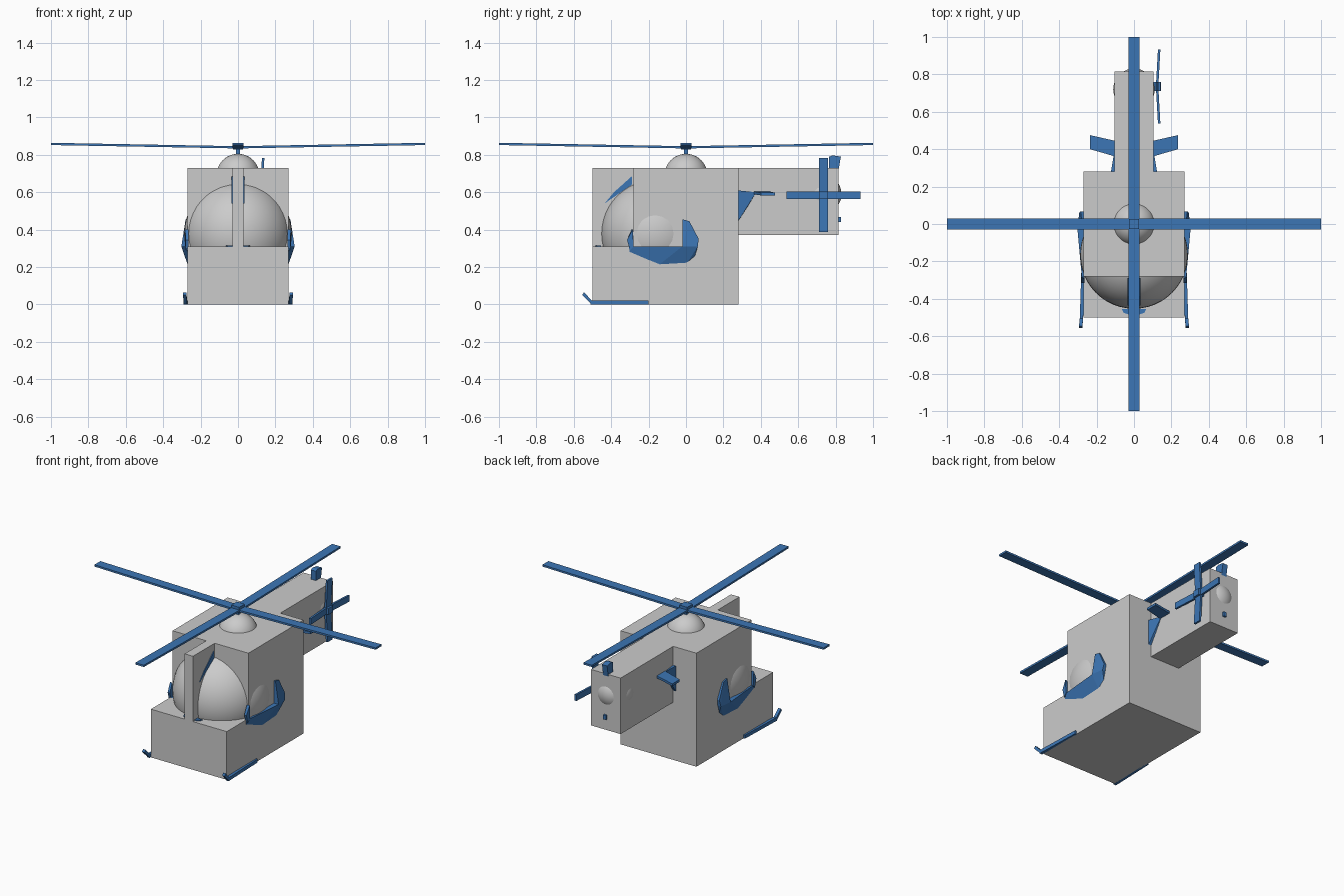
import bpy, bmesh, math
from mathutils import Vector, Matrix

if "Cube" in bpy.data.objects:
    bpy.data.objects.remove(bpy.data.objects["Cube"])


def material(name, rgb):
    m = bpy.data.materials.new(name)
    m.diffuse_color = (*rgb, 1)
    m.use_nodes = True
    m.node_tree.nodes["Principled BSDF"].inputs["Base Color"].default_value = m.diffuse_color
    return m


GREY = material("light grey", (0.6, 0.6, 0.6))
BLUE = material("blue", (0.045, 0.18, 0.46))


def finish(name, bm, mat):
    bmesh.ops.recalc_face_normals(bm, faces=bm.faces)
    me = bpy.data.meshes.new(name)
    bm.to_mesh(me)
    bm.free()
    me.materials.append(mat)
    ob = bpy.data.objects.new(name, me)
    bpy.context.collection.objects.link(ob)
    return ob


def hull(name, pts, mat=BLUE):
    """Flat-faced solid spanning the given points."""
    bm = bmesh.new()
    for p in pts:
        bm.verts.new(p)
    res = bmesh.ops.convex_hull(bm, input=bm.verts)
    loose = [g for g in set(res["geom_interior"] + res["geom_unused"])
             if isinstance(g, bmesh.types.BMVert)]
    bmesh.ops.delete(bm, geom=loose, context='VERTS')
    bmesh.ops.dissolve_limit(bm, angle_limit=0.01, verts=bm.verts, edges=bm.edges)
    return finish(name, bm, mat)


def box(name, x, y, z, mat=BLUE):
    return hull(name, [(a, b, c) for a in x for b in y for c in z], mat)


def ball(name, centre, r):
    bm = bmesh.new()
    bmesh.ops.create_uvsphere(bm, u_segments=48, v_segments=24, radius=r,
                              matrix=Matrix.Translation(centre))
    for f in bm.faces:
        f.smooth = True
    return finish(name, bm, GREY)


# Grey body blocks
box("lower_body", (-.27, .27), (-.5, .28), (0, .31), GREY)
box("upper_body", (-.27, .27), (-.28, .28), (.31, .73), GREY)
box("nose_pillar", (-.03, .03), (-.5, -.28), (.31, .73), GREY)
box("tail_boom", (-.105, .105), (.28, .815), (.37, .73), GREY)

# Grey rounded parts
ball("cockpit_dome", (0, -.165, .378), .288)
ball("mast_dome", (0, 0, .69), .115)
ball("tail_dome", (0, .72, .59), .111)

# Main rotor: four blades rising slightly to the tips
box("rotor_shaft", (-.01, .01), (-.01, .01), (.79, .85))
box("rotor_hub", (-.028, .028), (-.028, .028), (.828, .864))
for i in range(4):
    rot = Matrix.Rotation(i * math.pi / 2, 3, 'Z')
    pts = [rot @ Vector((x, y, z + dz)) for x, z in ((.0, .834), (1, .852))
           for y in (-.03, .03) for dz in (0, .012)]
    hull(f"rotor_blade_{i + 1}", pts)

# Tail rotor on the right side
box("tail_rotor_hub", (.1, .145), (.712, .758), (.565, .605))
for i in range(4):
    rot = Matrix.Rotation(i * math.pi / 2, 3, 'X')
    w = .02 if i % 2 == 0 else .025
    pts = [Vector((0, .735, .585)) + rot @ Vector((x + dx, y, z))
           for y, x in ((0, .117), (.197, .128))
           for z in (-w, w) for dx in (0, .013)]
    hull(f"tail_rotor_blade_{i + 1}", pts)

# Tail fin and tail skid peg
hull("tail_fin", [(x, y, z) for x in (-.018, .018)
                  for y, z in ((.765, .7), (.765, .79), (.785, .797), (.828, .79), (.812, .7))])
box("tail_peg", (-.01, .01), (.79, .828), (.44, .468))

for s, side in ((1, "right"), (-1, "left")):
    def part(name, pts):
        hull(f"{side}_{name}", [(s * x, y, z) for x, y, z in pts])

    # Stabiliser plate and its root wedge
    part("stabiliser", [(x, y, z + dz) for x, y, z in (
        (.08, .44, .59), (.08, .355, .59), (.235, .4, .583), (.235, .475, .583))
        for dz in (0, .015)])
    part("stabiliser_root", [(.06, .27, .61), (.125, .27, .61), (.125, .27, .43),
                             (.06, .27, .43), (.107, .375, .6), (.09, .375, .595)])

    # Bulging door sill with front and rear posts
    part("door_sill", [(.266, -.3, .265), (.266, -.155, .203), (.266, 0, .212),
                       (.266, .045, .25), (.277, -.305, .31), (.303, -.02, .31),
                       (.292, .063, .31), (.25, -.3, .31), (.25, .06, .31)])
    part("door_front_post", [(.265, -.3, .29), (.28, -.3, .29), (.265, -.315, .345),
                             (.28, -.315, .345), (.265, -.29, .4), (.283, -.285, .4),
                             (.282, -.28, .31), (.265, -.28, .31)])
    part("door_rear_post", [(.26, -.02, .31), (.303, -.02, .31), (.26, -.02, .455),
                            (.28, -.02, .455), (.28, .018, .445), (.26, .018, .445),
                            (.285, .068, .35), (.26, .068, .35), (.292, .063, .31),
                            (.26, .063, .31)])

    # Landing skid with upturned toe
    part("skid", [(x + dx, y, z) for x, y in ((.262, -.2), (.272, -.51))
                  for dx in (0, .018) for z in (0, .022)])
    part("skid_toe", [(x + dx, y, z) for x, y, z in (
        (.272, -.505, 0), (.272, -.505, .022), (.276, -.555, .05), (.276, -.545, .065))
        for dx in (0, .018)])

    # Slivers of the windscreen frame beside the pillar
    part("frame_top", [(x, y, z) for x in (.026, .034) for y, z in (
        (-.435, .54), (-.385, .6), (-.29, .685), (-.29, .64))])
    part("frame_bottom", [(x, y, z) for x, y in ((.025, -.485), (.025, -.455), (.065, -.455),
                                                 (.055, -.475)) for z in (.3, .316)])
